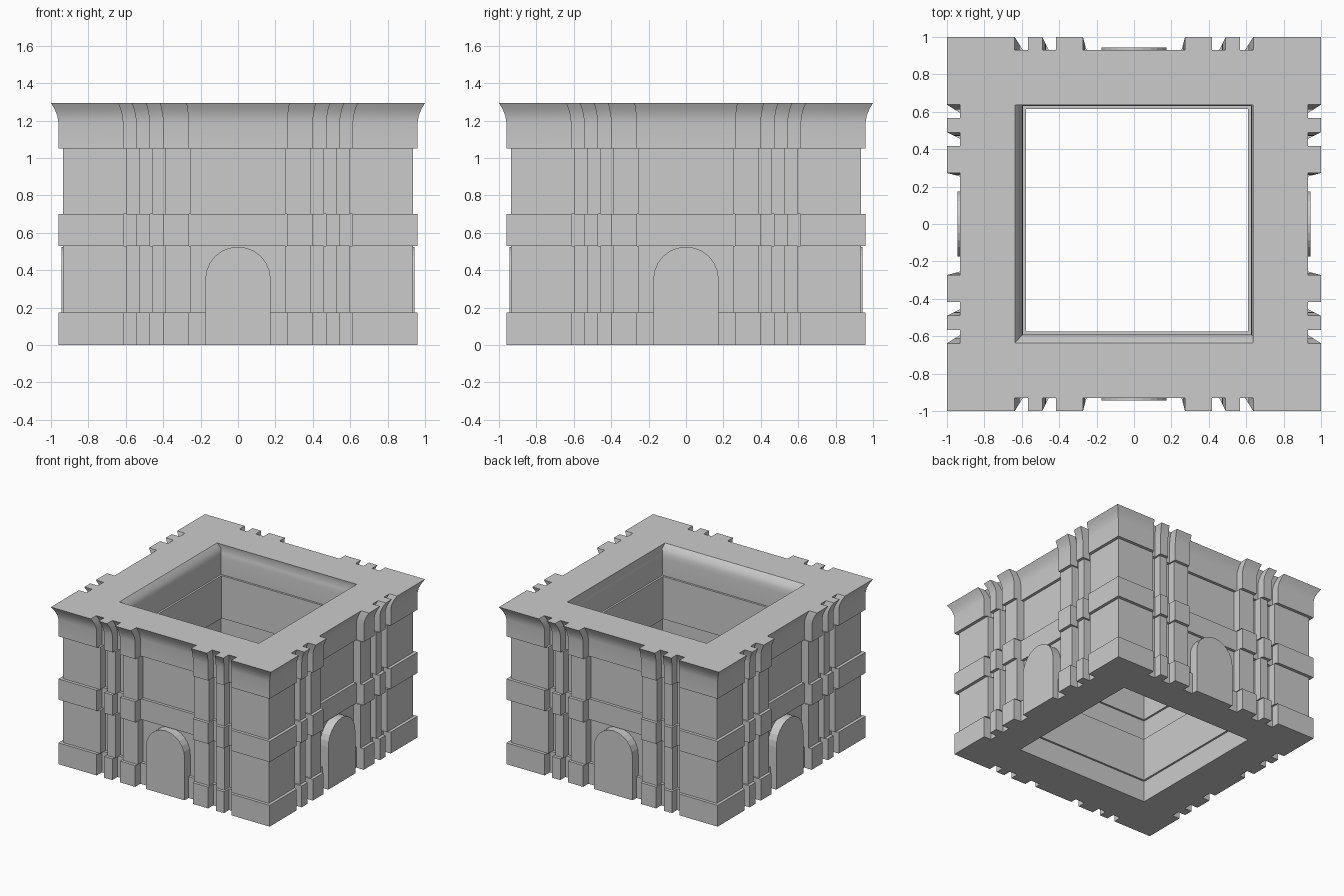
import bpy, bmesh, math
from mathutils import Matrix, Vector

cube = bpy.data.objects.get("Cube")
if cube:
    bpy.data.objects.remove(cube)

stone = bpy.data.materials.new("grey stone")
stone.use_nodes = True
GREY = (0.6, 0.6, 0.6, 1)
stone.diffuse_color = GREY
stone.node_tree.nodes["Principled BSDF"].inputs["Base Color"].default_value = GREY

INNER = 0.635                       # courtyard half size at full scale
RECESS = 0.93                       # depth of grooves and middle bay
SHIFT = Vector((0.016, 0.02, 0))    # courtyard sits slightly off centre

# Scale and height of each course: plinth, storey, belt, storey, flared cornice
courses = [(0.96, 0), (0.96, 0.175), (0.935, 0.175), (0.935, 0.53),
           (0.96, 0.53), (0.96, 0.70), (0.935, 0.70), (0.935, 1.05),
           (0.96, 1.05), (0.96, 1.19), (0.966, 1.225), (0.98, 1.26), (1, 1.295)]


def side_outline():
    """One side of the plan, from corner to corner, with its grooves."""
    left = [(-1, 1)]
    depth = 1
    for u in (-0.638, -0.567, -0.49, -0.417, -0.273):
        other = RECESS if depth == 1 else 1
        left += [(u, depth), (u, other)]
        depth = other
    right = [(-u, d) for u, d in reversed(left[1:])]
    return [Vector((u, -d, 0)) for u, d in left + right]


def finish(bm, name):
    bmesh.ops.recalc_face_normals(bm, faces=bm.faces)
    mesh = bpy.data.meshes.new(name)
    bm.to_mesh(mesh)
    bm.free()
    mesh.materials.append(stone)
    obj = bpy.data.objects.new(name, mesh)
    bpy.context.collection.objects.link(obj)
    return obj


turns = [Matrix.Rotation(math.pi / 2 * k, 3, "Z") for k in range(4)]
side = side_outline()
plan = [t @ p for t in turns for p in side]
court = [t @ Vector((-INNER, -INNER, 0)) for t in turns]

# Walls: stack the scaled plan and join each course to the next
bm = bmesh.new()
outer, inner = [], []
for s, z in courses:
    up = Vector((0, 0, z))
    off = Vector() if s == 1 else SHIFT
    outer.append([bm.verts.new(p * s + up) for p in plan])
    inner.append([bm.verts.new(p * s + up + off) for p in court])
for rings in (outer, inner):
    for a, b in zip(rings, rings[1:]):
        n = len(a)
        for i in range(n):
            j = (i + 1) % n
            bm.faces.new((a[i], a[j], b[j], b[i]))

# Flat top and underside, one face for each side
n = len(side)
for o, c in ((outer[0], inner[0]), (outer[-1], inner[-1])):
    for k in range(4):
        edge = [o[(k * n + i) % len(o)] for i in range(n + 1)]
        bm.faces.new(edge + [c[(k + 1) % 4], c[k]])
walls = finish(bm, "walls")
bpy.context.view_layer.objects.active = walls
walls.select_set(True)
bpy.ops.object.shade_smooth_by_angle(angle=math.radians(35))

# Arched doors, one in the middle of each side
R, SPRING, FRONT, BACK = 0.175, 0.35, -0.944, -0.86
arch = [(-R, 0), (R, 0)]
arch += [(R * math.cos(math.pi * i / 12), SPRING + R * math.sin(math.pi * i / 12))
         for i in range(13)]
for name, turn in zip(("front_door", "left_door", "back_door", "right_door"), turns):
    bm = bmesh.new()
    face = bm.faces.new([bm.verts.new(turn @ Vector((x, FRONT, z))) for x, z in arch])
    ext = bmesh.ops.extrude_face_region(bm, geom=[face], use_keep_orig=True)
    bmesh.ops.translate(bm, vec=turn @ Vector((0, BACK - FRONT, 0)),
                        verts=[v for v in ext["geom"] if isinstance(v, bmesh.types.BMVert)])
    finish(bm, name)
